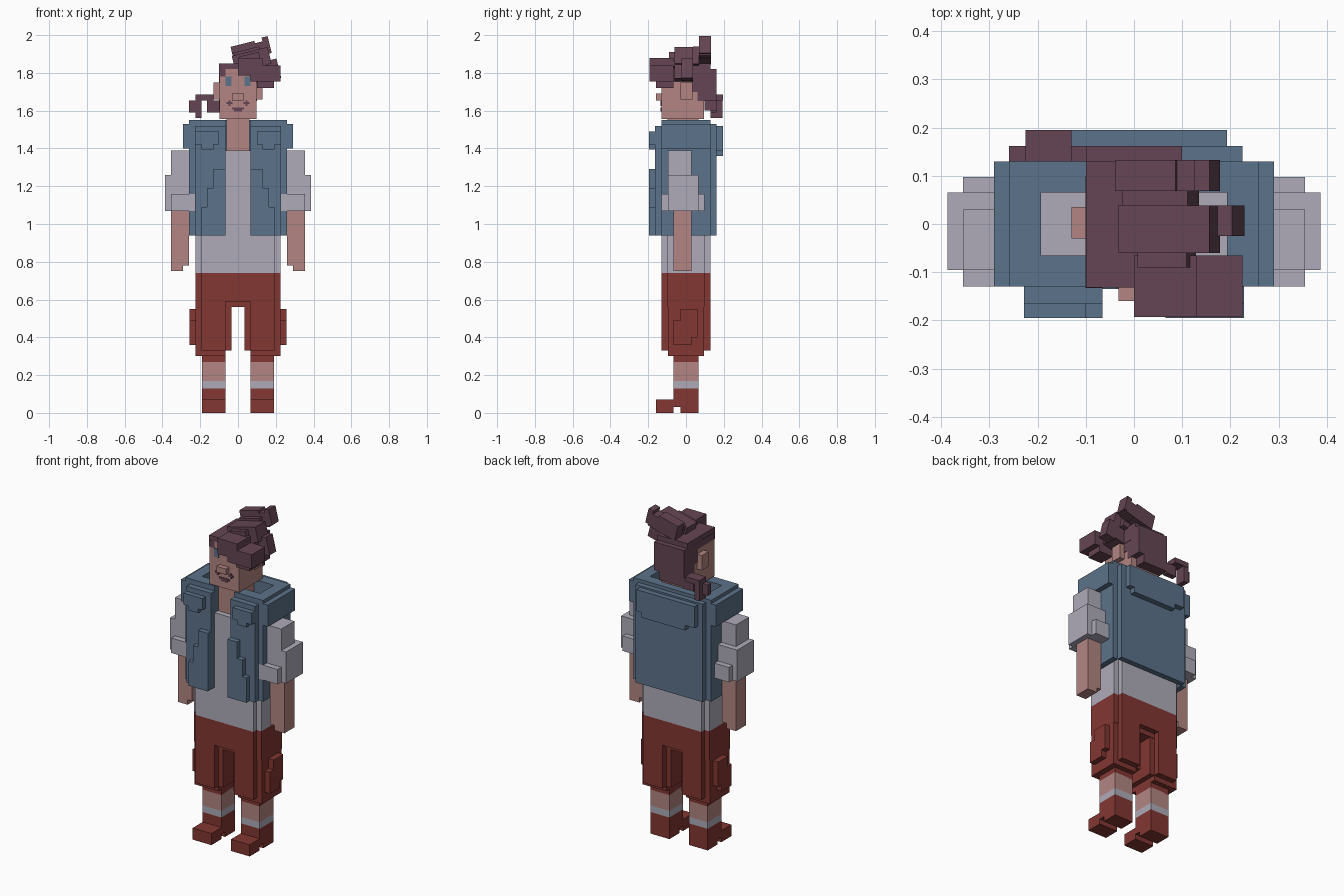
import bpy, bmesh, math
from mathutils import Matrix, Vector


def mat(name, r, g, b):
    m = bpy.data.materials.new(name)
    m.diffuse_color = (r, g, b, 1)
    return m


SKIN = mat("skin", .445, .235, .223)
HAIR = mat("hair_brown", .130, .060, .087)
BLUE = mat("vest_blue", .107, .171, .254)
WHITE = mat("shirt_white", .43, .41, .49)
RED = mat("shorts_red", .223, .038, .032)


def part(name, material, boxes, mirror=False):
    """Boxes are x0,x1,y0,y1,z0,z1 with an optional tilt in degrees about y."""
    bm = bmesh.new()
    for b in boxes:
        lo, hi = Vector(b[0:6:2]), Vector(b[1:6:2])
        tilt = b[6] if len(b) > 6 else 0
        for s in ((1, -1) if mirror else (1,)):
            mid, size = (lo + hi) / 2, hi - lo
            mid.x *= s
            bmesh.ops.create_cube(bm, size=1, matrix=Matrix.Translation(mid)
                                  @ Matrix.Rotation(math.radians(-tilt * s), 4, 'Y')
                                  @ Matrix.Diagonal((*size, 1)))
    me = bpy.data.meshes.new(name)
    bm.to_mesh(me)
    bm.free()
    me.materials.append(material)
    ob = bpy.data.objects.new(name, me)
    bpy.context.collection.objects.link(ob)
    return ob


# Legs: shoes with a notched sole, socks, shins
part("shoes", RED, [(.065, .19, -.16, .065, .03, .07), (.065, .19, -.16, -.065, 0, .03),
                    (.065, .19, -.03, .065, 0, .03), (.065, .19, -.065, .065, .07, .13)], True)
part("socks", WHITE, [(.065, .19, -.065, .065, .13, .17)], True)
part("shins", SKIN, [(.065, .19, -.065, .065, .17, .27)], True)

# Shorts: waist, stepped legs, side pockets
part("shorts_waist", RED, [(-.225, .225, -.098, .098, .56, .74), (-.193, .193, -.13, .13, .59, .74)])
part("shorts_legs", RED, [(.035, .225, -.095, .095, .33, .56), (.065, .193, -.13, .13, .33, .59),
                          (.065, .225, -.095, .095, .30, .33), (.065, .19, -.065, .065, .265, .30)], True)
part("shorts_pockets", RED, [(.225, .258, -.065, .03, .36, .49), (.225, .258, -.03, .062, .40, .55)], True)

# Shirt body and sleeves
part("shirt", WHITE, [(-.225, .225, -.098, .098, .74, 1.39), (-.193, .193, -.13, .13, .74, 1.39)])
part("sleeves", WHITE, [(.225, .355, -.095, .03, 1.07, 1.39), (.225, .387, -.095, .065, 1.07, 1.26),
                        (.225, .355, -.13, .098, 1.07, 1.16)], True)
part("arms", SKIN, [(.26, .29, -.065, .03, .78, 1.07), (.29, .355, -.065, .03, .75, 1.07)], True)

# Vest: side walls, back, front panels, shoulders, lapels
part("vest_sides", BLUE, [(.225, .259, -.13, .13, .94, 1.53), (.193, .259, -.13, .13, 1.39, 1.55),
                          (.259, .29, -.13, .13, 1.40, 1.53)], True)
part("vest_back", BLUE, [(-.225, .225, .13, .162, .94, 1.53), (-.193, .193, .065, .13, 1.39, 1.55),
                         (-.193, .193, .162, .195, 1.39, 1.52), (-.13, .16, .162, .195, 1.36, 1.39)])
part("vest_front", BLUE, [(.065, .228, -.165, -.13, .94, 1.52), (.065, .193, -.13, -.065, 1.39, 1.55),
                          (.065, .193, -.195, -.165, .94, 1.09), (.065, .165, -.195, -.165, 1.09, 1.19),
                          (.065, .13, -.195, -.165, 1.19, 1.29),
                          (.10, .228, -.195, -.165, 1.42, 1.49), (.13, .193, -.195, -.165, 1.395, 1.42)], True)

# Head, neck, nose, ears
part("neck", SKIN, [(-.062, .062, -.098, .065, 1.38, 1.56)])
part("head", SKIN, [(-.098, .098, -.13, .095, 1.555, 1.82), (-.032, .032, -.16, -.13, 1.655, 1.69)])
part("ears", SKIN, [(.098, .13, -.03, .035, 1.66, 1.75)], True)
part("eyes", BLUE, [(.035, .065, -.135, -.128, 1.73, 1.78)], True)
part("mouth", HAIR, [(-.033, .033, -.135, -.128, 1.605, 1.617), (-.02, .02, -.135, -.128, 1.595, 1.605)])
part("mouth_corners", HAIR, [(.03, .06, -.135, -.128, 1.634, 1.645),
                             (.04, .05, -.135, -.128, 1.624, 1.655)], True)

# Hair: cap, back, temple and swept fringe
part("hair_cap", HAIR, [(-.1, .1, -.132, .13, 1.82, 1.85), (-.101, -.065, -.133, .1, 1.78, 1.82),
                        (-.1, .1, .03, .162, 1.70, 1.82), (-.1, .1, .062, .162, 1.65, 1.70),
                        (-.1, .065, .098, .162, 1.60, 1.65), (.06, .102, -.133, .1, 1.755, 1.82)])
part("hair_fringe", HAIR, [(0, .13, -.193, -.065, 1.785, 1.88), (.065, .225, -.193, -.065, 1.755, 1.84),
                           (.10, .19, -.16, -.065, 1.72, 1.77)])

# Tilted tufts on top
part("hair_tufts", HAIR, [(-.03, .10, .068, .133, 1.86, 1.955, 14), (.06, .155, .068, .133, 1.88, 1.96, 14),
                          (.135, .168, .068, .133, 1.90, 1.992, 14), (-.015, .125, .038, .068, 1.83, 1.925, 14),
                          (-.025, .17, -.06, .038, 1.825, 1.915, 14), (.155, .217, -.025, .038, 1.765, 1.87, 14),
                          (.08, .16, -.06, .038, 1.76, 1.85, 14), (.015, .12, -.09, -.06, 1.82, 1.90, 14)])

# Side ponytail
part("ponytail", HAIR, [(-.165, -.098, .13, .162, 1.59, 1.655), (-.225, -.13, .13, .195, 1.655, 1.685),
                        (-.259, -.193, .13, .162, 1.59, 1.655), (-.225, -.193, .13, .193, 1.56, 1.655)])
